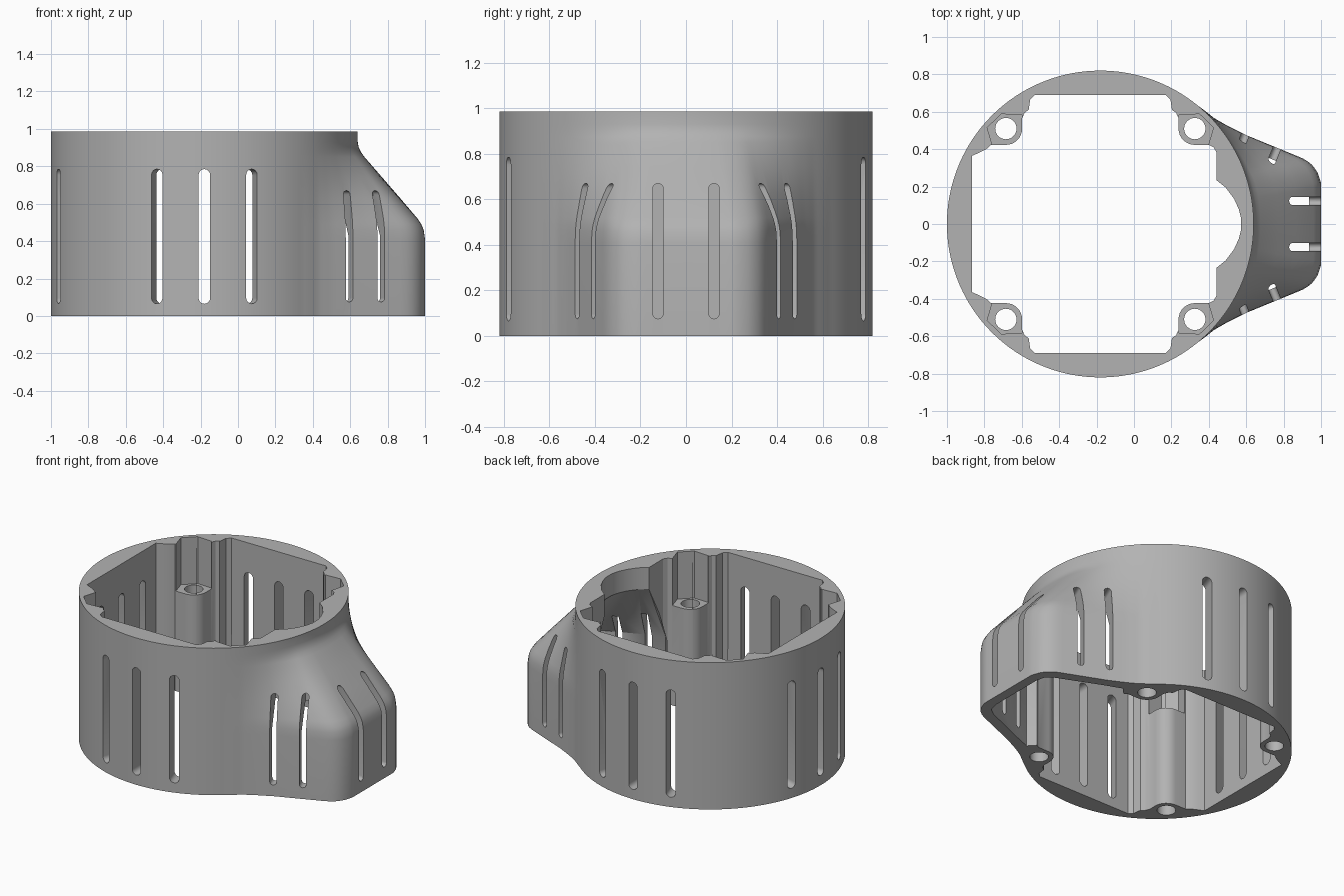
import bpy, bmesh, math
from mathutils import Vector, Matrix

if "Cube" in bpy.data.objects:
    bpy.data.objects.remove(bpy.data.objects["Cube"])

CX, R, H = -0.18, 0.82, 0.985      # ring centre, radius, height


def add_object(name, bm):
    bmesh.ops.recalc_face_normals(bm, faces=bm.faces)
    me = bpy.data.meshes.new(name)
    bm.to_mesh(me)
    bm.free()
    ob = bpy.data.objects.new(name, me)
    bpy.context.collection.objects.link(ob)
    return ob


def loft(bm, rings):
    """Closed solid through rings of equal point count."""
    vs = [[bm.verts.new(p) for p in ring] for ring in rings]
    n = len(vs[0])
    for a, b in zip(vs, vs[1:]):
        for i in range(n):
            j = (i + 1) % n
            bm.faces.new((a[i], a[j], b[j], b[i]))
    bm.faces.new(vs[0][::-1])
    bm.faces.new(vs[-1])


def prism(bm, pts, z0, z1):
    loft(bm, [[(x, y, z) for x, y in pts] for z in (z0, z1)])


def mirrored(half):
    """Close a half outline (y > 0) by mirroring in y."""
    return half + [(x, -y) for x, y in reversed(half) if y > 0]


def slot(bm, origin, angle, z0, z1, width, r0, r1):
    """Bar with round ends, pushed outward along an angle."""
    w, prof = width / 2, []
    for k in range(9):
        a = math.pi * k / 8
        prof.append((w * math.cos(a), z1 - w + w * math.sin(a)))
    for k in range(9):
        a = math.pi + math.pi * k / 8
        prof.append((w * math.cos(a), z0 + w + w * math.sin(a)))
    rot = Matrix.Rotation(angle, 3, 'Z')
    o = Vector((origin[0], origin[1], 0))
    loft(bm, [[o + rot @ Vector((r, s, z)) for s, z in prof] for r in (r0, r1)])


# Outer shell: round ring with a spout that fades into the circle near the top
spout = [(0.34, 0.634), (0.38, 0.605), (0.43, 0.565), (0.5, 0.525), (0.6, 0.475),
         (0.90, 0.352), (0.945, 0.325), (0.98, 0.28), (1.0, 0.22), (1.0, 0.0)]


def spout_radius(a):
    a = abs(a)
    for (x0, y0), (x1, y1) in zip(spout, spout[1:]):
        p, q = Vector((x0 - CX, y0)), Vector((x1 - CX, y1))
        if math.atan2(q.y, q.x) - 1e-6 <= a <= math.atan2(p.y, p.x):
            d, e = Vector((math.cos(a), math.sin(a))), q - p
            return max(R, (p.x * e.y - p.y * e.x) / (d.x * e.y - d.y * e.x))
    return R


levels = [(0, 1), (0.41, 1), (0.46, 0.98), (0.49, 0.945), (0.52, 0.89), (0.63, 0.63),
          (0.74, 0.365), (0.85, 0.1), (0.875, 0.05), (0.90, 0.015), (0.93, 0), (H, 0)]
angles = [-math.pi + 2 * math.pi * i / 300 for i in range(300)]
rings = []
for z, f in levels:
    ring = []
    for a in angles:
        r = R + f * (spout_radius(a) - R)
        ring.append((CX + r * math.cos(a), r * math.sin(a), z))
    rings.append(ring)
bm = bmesh.new()
loft(bm, rings)
housing = add_object("housing_shell", bm)

# Main cavity, stepping around four screw posts
bx, by = 0.505, 0.51
arc = [(0.087 * math.cos(t), 0.087 * math.sin(t))
       for t in (-math.pi / 2 - math.pi / 2 * k / 8 for k in range(9))]
step = [(0.238, 0.565), (0.225, 0.595), (0.203, 0.61), (0.195, 0.665), (0.17, 0.69)]
post = [(CX + bx + x, by + y) for x, y in arc] + step
half = [(0.44, 0.385), (0.425, 0.41), (0.40, 0.423)] + post
half += [(2 * CX - x, y) for x, y in reversed(post)]
half += [(-0.765, 0.423), (-0.79, 0.40), (-0.83, 0.38), (-0.865, 0.365)]
cavity = bmesh.new()
prism(cavity, mirrored(half), -0.1, 1.1)

# Recesses above the posts, and the screw holes
pocket = [(0.395, 0.415), (0.425, 0.515), (0.35, 0.588), (0.24, 0.582), (0.215, 0.5), (0.3, 0.41)]
pockets, holes = bmesh.new(), bmesh.new()
for sx in (0, 1):
    for sy in (1, -1):
        prism(pockets, [(2 * CX - x if sx else x, y * sy) for x, y in pocket], 0.67, 1.1)
        c = (CX + (-bx if sx else bx), by * sy)
        prism(holes, [(c[0] + 0.057 * math.cos(k * math.pi / 16),
                       c[1] + 0.057 * math.sin(k * math.pi / 16)) for k in range(32)], -0.1, 1.2)

# Hollow of the spout, narrowing up to a bulge in the rim
low = mirrored([(0.41, 0.39), (0.47, 0.455), (0.60, 0.405), (0.87, 0.29), (0.92, 0.255), (0.935, 0.19)])
high = mirrored([(0.41, 0.235), (0.44, 0.235), (0.49, 0.195), (0.535, 0.135), (0.56, 0.08), (0.573, 0.03)])
duct = bmesh.new()
loft(duct, [[(x, y, z) for x, y in pts]
            for pts, z in ((low, -0.1), (low, 0.43), (high, 0.84), (high, 1.1))])

# Vent slots: three on the front, back and left, two on each spout face
slots = bmesh.new()
for side in (90, 180, 270):
    for off in (-18, 0, 18):
        slot(slots, (CX, 0), math.radians(side + off), 0.065, 0.785, 0.062, 0.6, 1.0)
for s in (1, -1):
    slot(slots, (0, 0.123 * s), 0, 0.075, 0.67, 0.045, 0.62, 1.2)
    for x, y in ((0.59, 0.465), (0.762, 0.40)):
        slot(slots, (x, y * s), s * math.radians(68), 0.075, 0.67, 0.042, -0.16, 0.2)

# Cut everything out of the shell
bpy.context.view_layer.objects.active = housing
for name, bm in (("cavity", cavity), ("post_recesses", pockets), ("screw_holes", holes),
                 ("spout_hollow", duct), ("vent_slots", slots)):
    cutter = add_object(name + "_cutter", bm)
    cutter.hide_render = True
    mod = housing.modifiers.new(name, 'BOOLEAN')
    mod.operation, mod.solver, mod.object = 'DIFFERENCE', 'EXACT', cutter
    bpy.ops.object.modifier_apply(modifier=name)
    bpy.data.objects.remove(cutter, do_unlink=True)

# Plain grey finish
grey = bpy.data.materials.new("grey_plastic")
grey.diffuse_color = (0.45, 0.45, 0.45, 1)
grey.use_nodes = True
grey.node_tree.nodes["Principled BSDF"].inputs["Base Color"].default_value = grey.diffuse_color
housing.data.materials.clear()
housing.data.materials.append(grey)
for p in housing.data.polygons:
    p.material_index = 0
housing.select_set(True)
bpy.ops.object.shade_smooth_by_angle(angle=math.radians(30))
